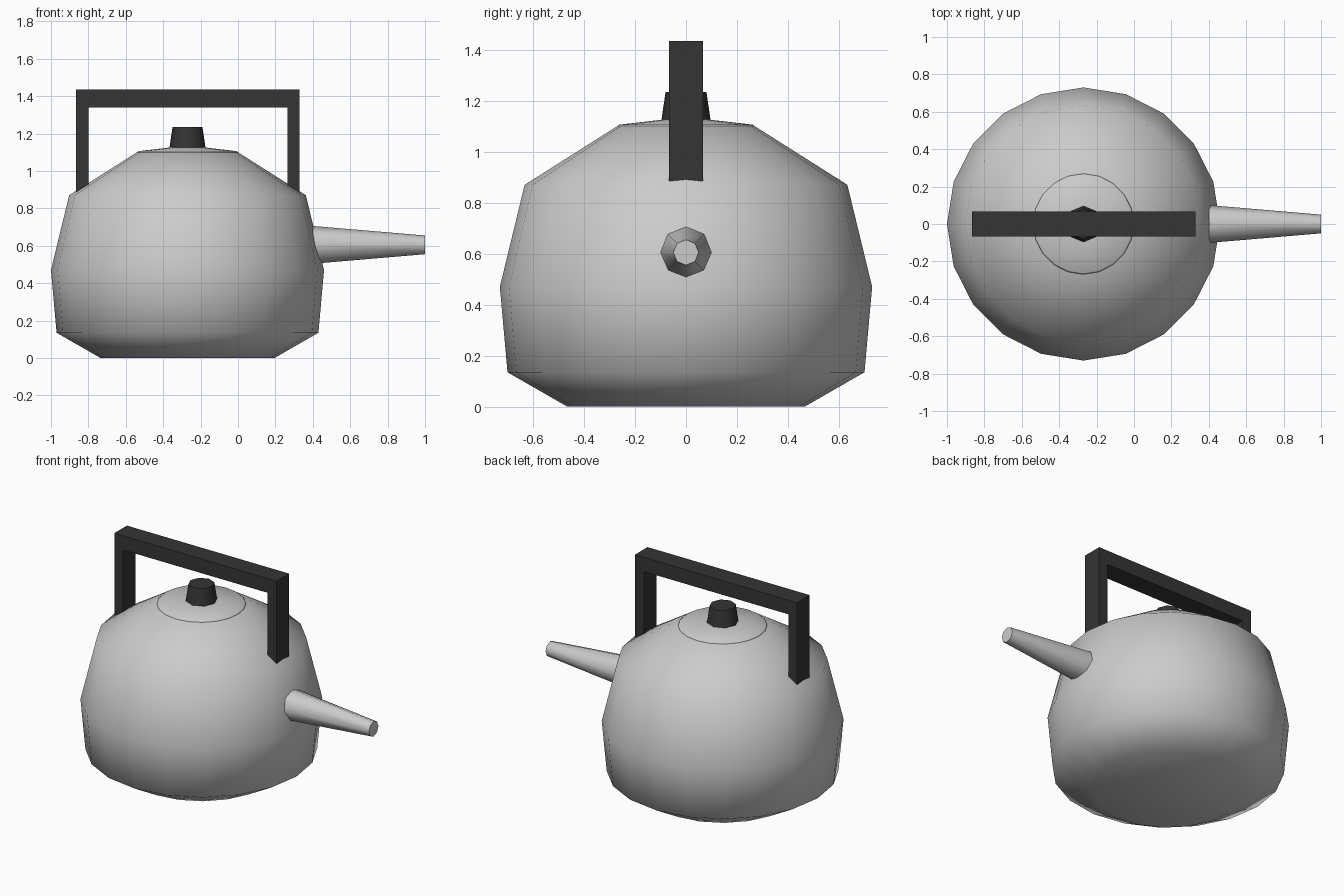
import bpy, bmesh
from math import cos, sin, pi, radians
from mathutils import Matrix

if "Cube" in bpy.data.objects:
    bpy.data.objects.remove(bpy.data.objects["Cube"])

BODY_X = -0.27

dark = bpy.data.materials.new("dark_plastic")
dark.diffuse_color = (0.035, 0.035, 0.035, 1)
dark.use_nodes = True
dark.node_tree.nodes["Principled BSDF"].inputs["Base Color"].default_value = dark.diffuse_color


def add_object(name, bm, material=None):
    bmesh.ops.recalc_face_normals(bm, faces=bm.faces)
    mesh = bpy.data.meshes.new(name)
    bm.to_mesh(mesh)
    bm.free()
    obj = bpy.data.objects.new(name, mesh)
    bpy.context.collection.objects.link(obj)
    if material:
        mesh.materials.append(material)
    return obj


def lathe(name, profile, sides, matrix, material=None, sharp_angle=None):
    """Turn (radius, height) points around z, cap both ends, then place."""
    bm = bmesh.new()
    rings = [[bm.verts.new((r * cos(2 * pi * i / sides), r * sin(2 * pi * i / sides), z))
              for i in range(sides)] for r, z in profile]
    for low, high in zip(rings, rings[1:]):
        for i in range(sides):
            j = (i + 1) % sides
            bm.faces.new((low[i], low[j], high[j], high[i]))
    bm.faces.new(rings[0][::-1])
    bm.faces.new(rings[-1])
    bm.transform(matrix)
    obj = add_object(name, bm, material)
    bpy.ops.object.select_all(action='DESELECT')
    obj.select_set(True)
    bpy.context.view_layer.objects.active = obj
    if sharp_angle is None:
        bpy.ops.object.shade_smooth()
    else:
        bpy.ops.object.shade_smooth_by_angle(angle=radians(sharp_angle))
    return obj


upright = Matrix.Translation((BODY_X, 0, 0))

# Faceted pot body
lathe("body", [(0.465, 0), (0.70, 0.135), (0.73, 0.47), (0.633, 0.87), (0.27, 1.10)],
      20, upright)

# Shallow lid
lathe("lid", [(0.272, 1.098), (0.262, 1.106), (0.09, 1.126)], 20, upright)

# Lid knob
lathe("knob", [(0.097, 1.12), (0.08, 1.235)], 8, upright, dark, 60)

# Tapered spout pointing to +x
along_x = Matrix.Translation((0, 0, 0.605)) @ Matrix.Rotation(pi / 2, 4, 'Y')
lathe("spout", [(0.101, 0.40), (0.05, 1.0)], 8, along_x, None, 60)

# Square arch handle, extruded from its outline; the legs sink into the body
outline = [(-0.865, 0.84), (-0.865, 1.435), (0.33, 1.435), (0.33, 0.84),
           (0.265, 0.84), (0.265, 1.34), (-0.80, 1.34), (-0.80, 0.84)]
bm = bmesh.new()
front = [bm.verts.new((x, -0.066, z)) for x, z in outline]
back = [bm.verts.new((x, 0.066, z)) for x, z in outline]
for a, b, c, d in ((0, 1, 6, 7), (1, 2, 5, 6), (2, 3, 4, 5)):
    bm.faces.new([front[k] for k in (a, b, c, d)])
    bm.faces.new([back[k] for k in (d, c, b, a)])
for i in range(8):
    j = (i + 1) % 8
    bm.faces.new((front[i], front[j], back[j], back[i]))
add_object("handle", bm, dark)
